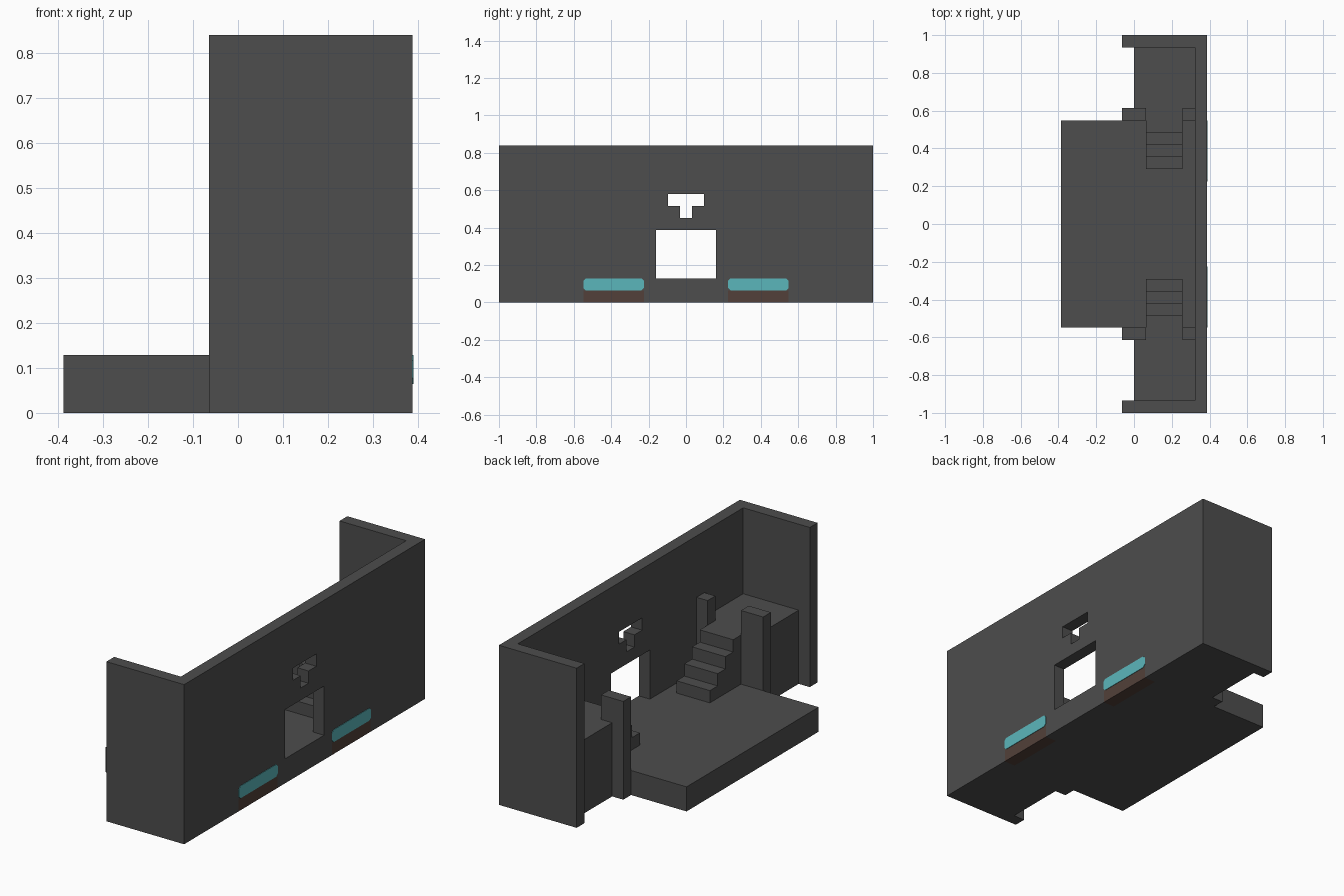
import bpy, bmesh
from mathutils import Vector

cube = bpy.data.objects.get("Cube")
if cube:
    bpy.data.objects.remove(cube, do_unlink=True)

U = 2 / 31   # building module: every part snaps to it


def material(name, colour):
    m = bpy.data.materials.new(name)
    m.use_nodes = True
    m.diffuse_color = (*colour, 1)
    m.node_tree.nodes["Principled BSDF"].inputs["Base Color"].default_value = (*colour, 1)
    return m


stone = material("dark grey stone", (0.075, 0.075, 0.075))
soil = material("brown soil", (0.084, 0.051, 0.041))
teal = material("teal", (0.105, 0.47, 0.50))


def prism(name, points, axis, low, high, mat):
    """Extrude a flat outline, in modules, along an axis."""
    bm = bmesh.new()
    corners = []
    for p in points:
        c = list(p)
        c.insert(axis, low)
        corners.append(bm.verts.new(Vector(c) * U))
    face = bm.faces.new(corners)
    shift = Vector((0, 0, 0))
    shift[axis] = (high - low) * U
    new = bmesh.ops.extrude_face_region(bm, geom=[face])["geom"]
    bmesh.ops.translate(bm, vec=shift, verts=[v for v in new if isinstance(v, bmesh.types.BMVert)])
    bmesh.ops.recalc_face_normals(bm, faces=bm.faces)
    mesh = bpy.data.meshes.new(name)
    bm.to_mesh(mesh)
    bm.free()
    mesh.materials.append(mat)
    ob = bpy.data.objects.new(name, mesh)
    bpy.context.collection.objects.link(ob)
    return ob


def rect(a0, a1, b0, b1):
    return [(a0, b0), (a1, b0), (a1, b1), (a0, b1)]


def cut(target, cutter):
    cutter.hide_render = True
    cutter.hide_set(True)
    mod = target.modifiers.new(cutter.name, "BOOLEAN")
    mod.operation = "DIFFERENCE"
    mod.solver = "EXACT"
    mod.object = cutter


# Tall back wall with two returning side walls
walls = prism("walls", [(6, -15.5), (6, 15.5), (-1, 15.5), (-1, 14.5),
                        (5, 14.5), (5, -14.5), (-1, -14.5), (-1, -15.5)], 2, 0, 13, stone)

# Doorway and T-shaped window through the back wall
cut(walls, prism("doorway_cutter", rect(-2.5, 2.5, 2, 6), 0, 4.5, 6.5, stone))
cut(walls, prism("window_cutter", [(-.5, 7), (.5, 7), (.5, 8), (1.5, 8),
                                   (1.5, 9), (-1.5, 9), (-1.5, 8), (-.5, 8)], 0, 4.5, 6.5, stone))

# Low stage reaching out past the walls
prism("stage", rect(-6, 5, -8.5, 8.5), 2, 0, 2, stone)

for side, s in (("left", 1), ("right", -1)):
    # Raised landing, with a tongue that forms the top step
    outline = [(0, 9.5), (1, 9.5), (1, 7.5), (4, 7.5), (4, 9.5), (5, 9.5), (5, 14.5), (0, 14.5)]
    prism("landing_" + side, [(x, s * y) for x, y in outline], 2, 0, 6, stone)

    # Lower steps as one stair profile
    stair = [(4.5, 2), (4.5, 3), (5.5, 3), (5.5, 4), (6.5, 4), (6.5, 5), (7.5, 5), (7.5, 2)]
    prism("steps_" + side, [(s * y, z) for y, z in stair], 0, 1, 4, stone)

    # Posts either side of the stairs
    prism("front_post_" + side, rect(-1, 1, s * 8.5, s * 9.5), 2, 0, 8, stone)
    prism("rear_post_" + side, rect(4, 5, s * 8.5, s * 9.5), 2, 0, 8, stone)

    # Soil bed set flush into the foot of the wall
    cut(walls, prism("bed_cutter_" + side, rect(s * 3.5, s * 8.5, -1, 1), 0, 5, 7, stone))
    prism("soil_bed_" + side, rect(s * 3.5, s * 8.5, 0, 1), 0, 5, 6, soil)

    # Teal panel with clipped corners above the soil
    r = 0.2
    panel = [(3.5 + r, 1), (8.5 - r, 1), (8.5, 1 + r), (8.5, 2 - r),
             (8.5 - r, 2), (3.5 + r, 2), (3.5, 2 - r), (3.5, 1 + r)]
    prism("teal_panel_" + side, [(s * y, z) for y, z in panel], 0, 5.98, 6.04, teal)
